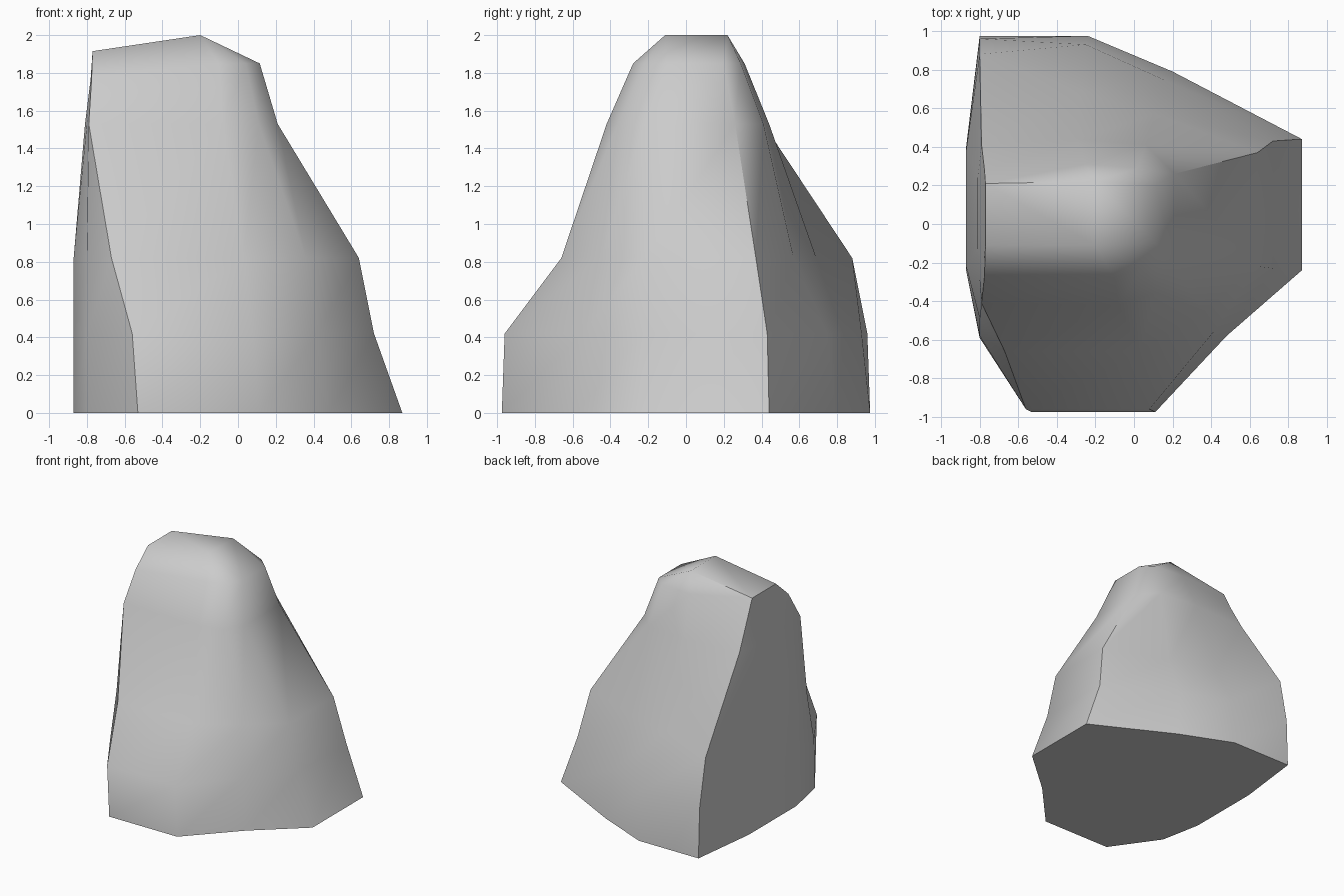
import bpy, bmesh, math

if "Cube" in bpy.data.objects:
    bpy.data.objects.remove(bpy.data.objects["Cube"])

# Cross-sections of the boulder, 11 points each, running round from back right
levels = [
    (0.00, [(.87, .44), (.20, .79), (-.24, .975), (-.80, .975), (-.87, .40), (-.87, -.24),
            (-.80, -.59), (-.53, -.975), (.11, -.975), (.48, -.58), (.87, -.24)]),
    (0.42, [(.72, .43), (.15, .75), (-.25, .93), (-.80, .96), (-.87, .40), (-.87, -.24),
            (-.80, -.58), (-.56, -.96), (.08, -.96), (.42, -.55), (.72, -.23)]),
    (0.82, [(.64, .37), (.11, .57), (-.28, .69), (-.80, .88), (-.87, .38), (-.87, -.22),
            (-.80, -.49), (-.67, -.66), (.03, -.66), (.36, -.45), (.64, -.22)]),
    (1.53, [(.21, .26), (.06, .41), (-.29, .44), (-.79, .41), (-.81, .24), (-.81, -.13),
            (-.80, -.29), (-.79, -.41), (-.08, -.42), (.11, -.36), (.21, -.22)]),
    (1.85, [(.115, .20), (.02, .29), (-.25, .31), (-.775, .28), (-.78, .21), (-.78, -.11),
            (-.78, -.20), (-.775, -.27), (-.10, -.28), (.04, -.22), (.115, -.10)]),
]
# Sloping crown: each side of the rock gathers into one of its four corners
crown = [(-.20, .22, 2), (-.77, .21, 1.915), (-.77, -.11, 1.915), (-.20, -.11, 2)]
gather = "00011222333"

bm = bmesh.new()
rings = []
for z, pts in levels:
    # the top section dips towards the left side
    rings.append([bm.verts.new((x, y, z - (.08 if z > 1.8 and x < -.5 else 0))) for x, y in pts])
rings.append([bm.verts.new(crown[int(i)]) for i in gather])

# Side walls, base and crown
for low, high in zip(rings, rings[1:]):
    for i in range(11):
        j = (i + 1) % 11
        bm.faces.new((low[i], low[j], high[j], high[i]))
bm.faces.new(rings[0])
bm.faces.new(rings[-1])
bmesh.ops.remove_doubles(bm, verts=bm.verts, dist=1e-4)
bmesh.ops.recalc_face_normals(bm, faces=bm.faces)

mesh = bpy.data.meshes.new("boulder")
bm.to_mesh(mesh)
bm.free()
boulder = bpy.data.objects.new("boulder", mesh)
bpy.context.collection.objects.link(boulder)

# Soft sides, crisp base and back-left corner
bpy.context.view_layer.objects.active = boulder
boulder.select_set(True)
bpy.ops.object.shade_smooth_by_angle(angle=math.radians(55))
